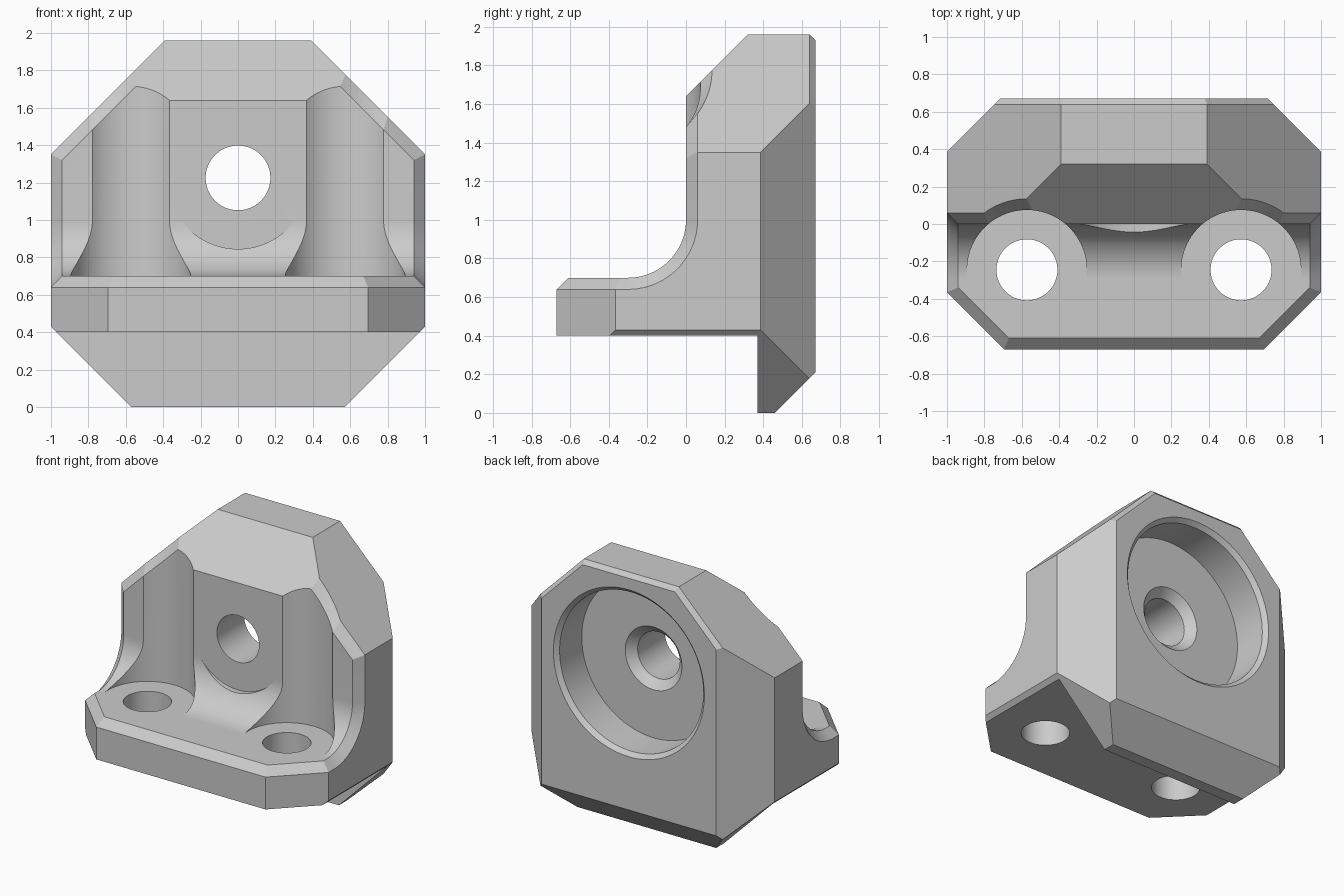
import bpy, bmesh, math
from mathutils import Vector

if "Cube" in bpy.data.objects:
    bpy.data.objects.remove(bpy.data.objects["Cube"])

R2 = math.sqrt(2)
BORE = (0.5725, -0.245)      # vertical bolt axis (x, y)
AXIS_Z = 1.225               # height of the horizontal hole


def make(name, bm):
    bmesh.ops.recalc_face_normals(bm, faces=bm.faces)
    me = bpy.data.meshes.new(name)
    bm.to_mesh(me)
    bm.free()
    ob = bpy.data.objects.new(name, me)
    bpy.context.collection.objects.link(ob)
    return ob


def loft(name, rings):
    """Closed solid through rings with equal point counts."""
    bm = bmesh.new()
    vs = [[bm.verts.new(p) for p in r] for r in rings]
    n = len(vs[0])
    for a, b in zip(vs, vs[1:]):
        for i in range(n):
            j = (i + 1) % n
            bm.faces.new((a[i], a[j], b[j], b[i]))
    bm.faces.new(vs[0])
    bm.faces.new(vs[-1])
    return make(name, bm)


def circle(n=96):
    return [(math.cos(2 * math.pi * i / n), math.sin(2 * math.pi * i / n)) for i in range(n)]


def turned(name, steps):
    """Round solid along y from (y, radius) steps."""
    return loft(name, [[(r * c, y, AXIS_Z + r * s) for c, s in circle()] for y, r in steps])


def drilled(name, side, r, z0, z1):
    """Vertical round solid at one bolt position."""
    return loft(name, [[(side * (BORE[0] + r * c), BORE[1] + r * s, z) for c, s in circle()]
                       for z in (z0, z1)])


def front_profile(off):
    """Open space in front of wall and above foot, grown by off."""
    arc = [(-0.3 + (0.3 + off) * math.cos(a), 1.0 + (0.3 + off) * math.sin(a))
           for a in [-math.pi / 2 * (1 - i / 24) for i in range(25)]]
    return [(-1.2, 0.7 - off)] + arc + [(off, 2.3), (-1.2, 2.3)]


# main block, trimmed by planes
bm = bmesh.new()
bmesh.ops.create_cube(bm, size=2)
for v in bm.verts:
    v.co = (v.co.x, v.co.y * 0.67, (v.co.z + 1) * 0.98)
trims = [((0, -1, 1), 1.64),      # front top slope
         ((0, 1, -1), 0.46),      # rear bottom slope
         ((0, 1, 1), 2.60)]       # rear top edge
for s in (-1, 1):
    trims += [((s, 0, 1), 2.35), ((s, 0, -1), 0.57),
              ((s, 1, 0), 1.387), ((s, -1, 0), 1.365),
              ((s / R2, 1, 1 / R2), 2.3017)]
for n, d in trims:
    n = Vector(n)
    res = bmesh.ops.bisect_plane(bm, geom=bm.verts[:] + bm.edges[:] + bm.faces[:], dist=1e-5,
                                 plane_co=n * (d / n.length_squared), plane_no=n, clear_outer=True)
    cut = [e for e in res['geom_cut'] if isinstance(e, bmesh.types.BMEdge)]
    bmesh.ops.edgenet_fill(bm, edges=cut)
body = make("mounting_bracket", bm)

cutters = []
add = cutters.append
# space over the foot with the fillet, and space under the foot
add(loft("front_space", [[(x, y, z) for y, z in front_profile(0)] for x in (-1.3, 1.3)]))
add(loft("under_space", [[(x, y, z) for y, z in ((-1, -0.2), (0.37, -0.2), (0.37, 0.4), (-1, 0.4))]
                         for x in (-1.3, 1.3)]))
# foot front edge
add(loft("foot_edge", [[(x, y, z) for y, z in ((-0.71, 0.60), (-0.57, 0.74), (-0.71, 0.74))]
                       for x in (-1.3, 1.3)]))
for s in (-1, 1):
    # side edge following the fillet
    add(loft("side_edge", [[(s * x, y, z) for y, z in front_profile(o)]
                           for x, o in ((0.94, 0.0), (1.06, 0.12))]))
    # upper diagonal edge of the wall
    add(loft("upper_edge", [[(s * (t + u) / 2, y, (t - u) / 2) for t, y in
                             ((2.17, -0.06), (2.44, 0.12), (2.44, -0.3), (2.17, -0.3))]
                            for u in (-3, 1.5)]))
    # foot corner edge
    add(loft("corner_edge", [[(s * (d + w) / 2, (w - d) / 2, z) for d, z in
                              ((1.2375, 0.73), (1.4075, 0.61), (1.4075, 0.73))]
                             for w in (-1.5, 1.5)]))
    # screw head clearance, its flared top, and the screw hole
    add(drilled("head_clearance", s, 0.32, 0.7, 2.3))
    add(loft("flared_top", [[(s * (BORE[0] + r * c), BORE[1] + r * q, t - BORE[0] - r * c)
                             for c, q in circle()] for t, r in ((2.17, 0.26), (2.44, 0.44))]))
    add(drilled("screw_hole", s, 0.163, 0.2, 0.9))
# spot face in front, stepped bore from behind
add(turned("spot_face", [(-0.8, 0.38), (0, 0.38)]))
add(turned("stepped_bore", [(-0.3, 0.173), (0.32, 0.173), (0.38, 0.233), (0.3801, 0.59),
                            (0.64, 0.59), (0.67, 0.62), (0.70, 0.65)]))

# carve the block
for c in cutters:
    mod = body.modifiers.new("carve", 'BOOLEAN')
    mod.operation = 'DIFFERENCE'
    mod.solver = 'EXACT'
    mod.object = c
    deps = bpy.context.evaluated_depsgraph_get()
    me = bpy.data.meshes.new_from_object(body.evaluated_get(deps))
    body.modifiers.clear()
    body.data = me
    bpy.data.objects.remove(c)
body.data.name = body.name

mat = bpy.data.materials.new("light_grey")
mat.diffuse_color = (0.6, 0.6, 0.6, 1)
mat.use_nodes = True
mat.node_tree.nodes["Principled BSDF"].inputs["Base Color"].default_value = mat.diffuse_color
body.data.materials.clear()
body.data.materials.append(mat)

bpy.context.view_layer.objects.active = body
body.select_set(True)
bpy.ops.object.shade_smooth_by_angle(angle=math.radians(25))
